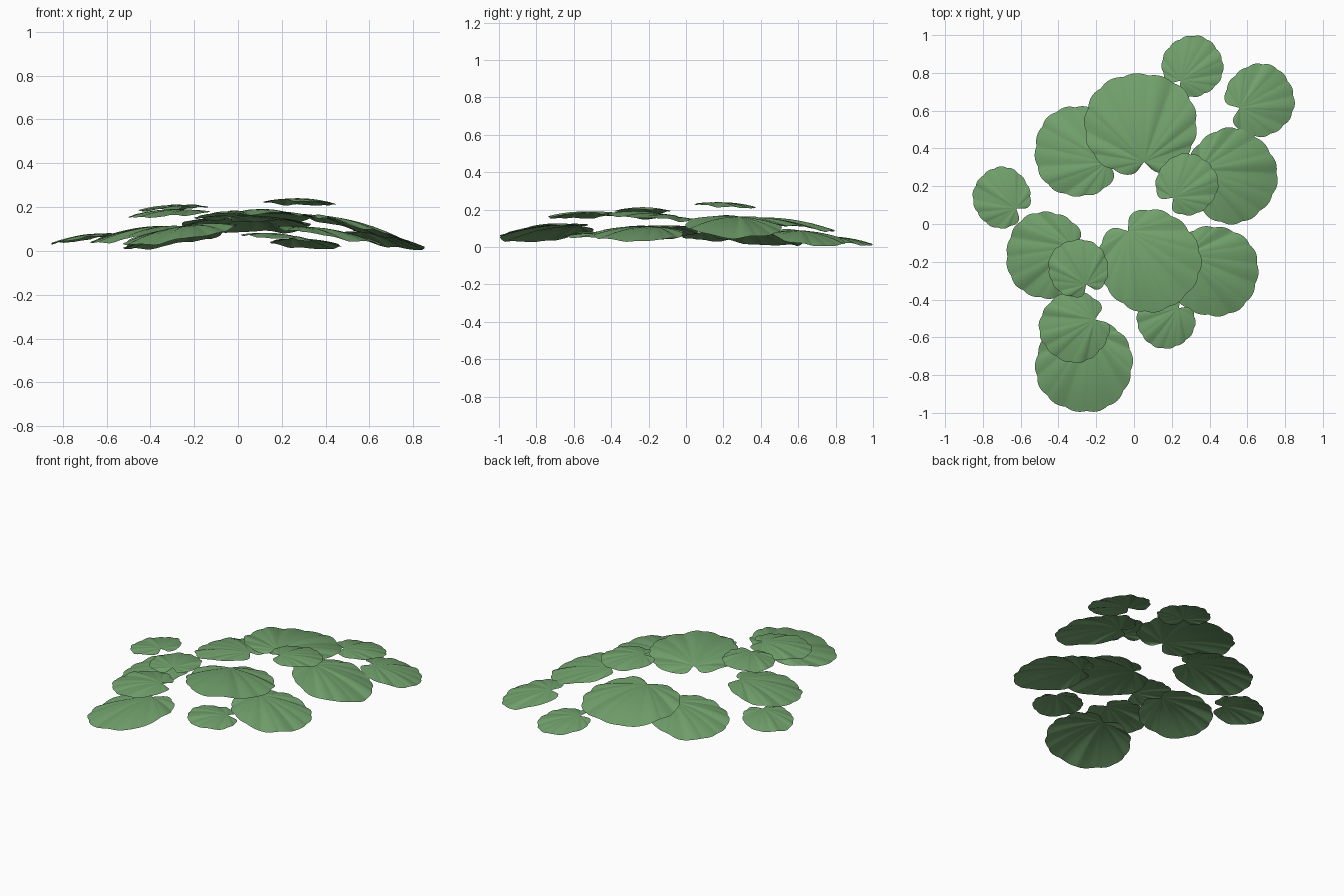
import bpy, bmesh, math, random
from mathutils import Vector

if "Cube" in bpy.data.objects:
    bpy.data.objects.remove(bpy.data.objects["Cube"])

random.seed(4)
green = bpy.data.materials.new("leaf green")
green.diffuse_color = (0.165, 0.355, 0.15, 1)
green.use_nodes = True
green.node_tree.nodes["Principled BSDF"].inputs["Base Color"].default_value = green.diffuse_color

# name, centre x, y, z, radius x, radius y, notch direction (degrees), slope x, slope y
LEAVES = [
    ("back_small_leaf",        0.31,  0.835, 0.050, .165, .165, -130, -.06, -.12),
    ("back_right_leaf",        0.665, 0.655, 0.070, .187, .197,  200, -.20, -.12),
    ("back_large_leaf",        0.035, 0.525, 0.150, .308, .280,  -85,  .00, -.12),
    ("right_leaf",             0.515, 0.255, 0.138, .247, .257,  170, -.24, -.04),
    ("top_right_small_leaf",   0.28,  0.21,  0.238, .167, .165, -135, -.03, -.06),
    ("back_left_leaf",        -0.295, 0.385, 0.075, .237, .247,  -20,  .15, -.08),
    ("far_left_small_leaf",   -0.70,  0.14,  0.073, .155, .165,  -35,  .14, -.03),
    ("left_leaf",             -0.465, -0.165, 0.100, .217, .237,  15,  .17,  .06),
    ("top_left_small_leaf",   -0.295, -0.235, 0.210, .163, .157, -65,  .06,  .00),
    ("front_left_upper_leaf", -0.315, -0.545, 0.188, .190, .192,  20,  .06,  .04),
    ("front_left_lower_leaf", -0.265, -0.745, 0.105, .264, .257,  80,  .16,  .10),
    ("middle_large_leaf",      0.08, -0.195, 0.185, .278, .275,  125,  .00, -.07),
    ("right_front_leaf",       0.42, -0.25,  0.098, .245, .245,  150, -.16,  .02),
    ("front_small_leaf",       0.17, -0.51,  0.080, .157, .152,   45, -.07,  .03),
]


def leaf(name, cx, cy, cz, rx, ry, notch, sx, sy):
    """Domed round leaf; pleats fan out from the stalk point at the notch."""
    n, rings, lobes = 130, 8, 13
    a0 = math.radians(notch)
    r = (rx + ry) / 2
    big = r > 0.2
    gap = 0.14 if big else 0.2
    stalk = Vector((math.cos(a0) * rx, math.sin(a0) * ry)) * (0.7 if big else 0.6)
    phase = [random.uniform(0, 6.28) for _ in range(3)]

    def height(p, t, u):
        d2 = (p.x / rx) ** 2 + (p.y / ry) ** 2
        pleat = abs(math.sin(u * math.pi * lobes)) - 0.6
        wave = 0.6 * math.sin(5 * u * 6.28 + phase[0]) + 0.4 * math.sin(8 * u * 6.28 + phase[1])
        z = cz + sx * p.x + sy * p.y - 0.12 * r * d2
        return z + r * t * (0.022 * pleat + 0.028 * wave)

    bm = bmesh.new()
    rows = []
    root = bm.verts.new((cx + stalk.x, cy + stalk.y, height(stalk, 0, 0)))
    for i in range(n + 1):
        u = i / n
        a = a0 + gap + u * (2 * math.pi - 2 * gap)
        # scalloped rim, rounded off beside the notch
        k = 0.955 + 0.035 * abs(math.sin(u * math.pi * lobes)) + 0.015 * math.sin(4 * a + phase[2])
        k -= 0.08 * math.exp(-min(u, 1 - u) / 0.012)
        rim = Vector((math.cos(a) * rx, math.sin(a) * ry)) * k
        row = []
        for j in range(1, rings + 1):
            t = j / rings
            p = stalk.lerp(rim, t)
            row.append(bm.verts.new((cx + p.x, cy + p.y, max(0.0, height(p, t, u)))))
        rows.append(row)
    for a, b in zip(rows, rows[1:]):
        bm.faces.new((root, a[0], b[0]))
        for j in range(rings - 1):
            bm.faces.new((a[j], a[j + 1], b[j + 1], b[j]))
    for f in bm.faces:
        f.smooth = True
    me = bpy.data.meshes.new(name)
    bm.to_mesh(me)
    bm.free()
    me.materials.append(green)
    ob = bpy.data.objects.new(name, me)
    bpy.context.collection.objects.link(ob)


for spec in LEAVES:
    leaf(*spec)
